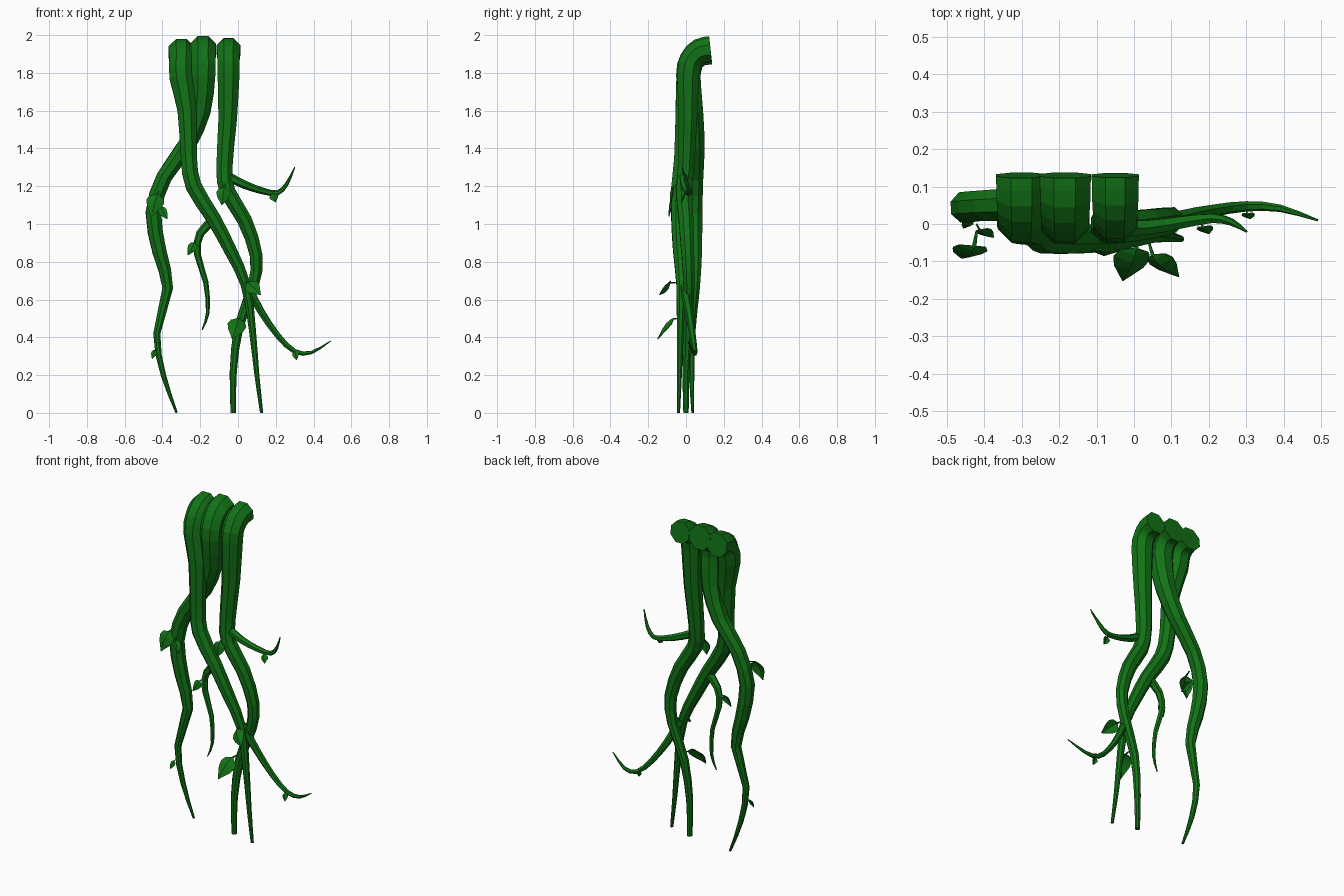
import bpy
import bmesh
import math
from mathutils import Vector

cube = bpy.data.objects.get("Cube")
if cube:
    bpy.data.objects.remove(cube, do_unlink=True)

GREEN = (0.006, 0.17, 0.008, 1)
green = bpy.data.materials.new("vine green")
green.use_nodes = True
green.diffuse_color = GREEN
shader = next(n for n in green.node_tree.nodes if n.type == 'BSDF_PRINCIPLED')
shader.inputs["Base Color"].default_value = GREEN
shader.inputs["Roughness"].default_value = 0.8


def finish(bm, name):
    """Turn a bmesh into a flat shaded green object."""
    mesh = bpy.data.meshes.new(name)
    bm.to_mesh(mesh)
    bm.free()
    mesh.materials.append(green)
    obj = bpy.data.objects.new(name, mesh)
    bpy.context.collection.objects.link(obj)
    return obj


def resample(points, steps):
    """Catmull-Rom interpolation of (x, y, z, radius) points."""
    pts = [Vector(p) for p in points]
    pts = [pts[0] * 2 - pts[1]] + pts + [pts[-1] * 2 - pts[-2]]
    result = []
    for a, b, c, d in zip(pts, pts[1:], pts[2:], pts[3:]):
        for i in range(steps):
            t = i / steps
            result.append(b + (c - a) * (t / 2)
                          + (a * 2 - b * 5 + c * 4 - d) * (t * t / 2)
                          + (b * 3 - a - c * 3 + d) * (t ** 3 / 2))
    result.append(pts[-2])
    return result


def vine(name, points, sides=8, steps=2):
    """Sweep a tapering polygon along a path."""
    path = resample(points, steps)
    centres = [p.to_3d() for p in path]
    bm = bmesh.new()
    rings = []
    normal, last = None, None
    for i, centre in enumerate(centres):
        ahead = centres[min(i + 1, len(centres) - 1)]
        tangent = (ahead - centres[max(i - 1, 0)]).normalized()
        if normal is None:
            start = Vector((1, 0, 0)) if abs(tangent.x) < 0.7 else Vector((0, 1, 0))
            normal = (start - tangent * start.dot(tangent)).normalized()
        else:
            normal = last.rotation_difference(tangent) @ normal
        last = tangent
        side = tangent.cross(normal)
        ring = []
        for k in range(sides):
            angle = math.tau * (k + 0.5) / sides
            co = centre + (normal * math.cos(angle) + side * math.sin(angle)) * path[i].w
            co.z = max(co.z, 0)
            ring.append(bm.verts.new(co))
        rings.append(ring)
    for low, high in zip(rings, rings[1:]):
        for k in range(sides):
            n = (k + 1) % sides
            bm.faces.new((low[k], low[n], high[n], high[k]))
    bm.faces.new(rings[0][::-1])
    bm.faces.new(rings[-1])
    bmesh.ops.recalc_face_normals(bm, faces=bm.faces)
    return finish(bm, name)


def hook(x, top, r):
    """Bent-over top end shared by the three main vines."""
    return [(x, 0.13, top - r, r * 1.08), (x, 0.075, top - r * 1.15, r * 1.06),
            (x, 0.03, top - r * 1.8, r), (x, 0.012, top - r * 3, r)]


def leaf(name, base, tip, width, lift):
    """Pointed, arched leaf folded along its midrib."""
    base, tip = Vector(base), Vector(tip)
    along = (tip - base).normalized()
    out = Vector((0, -1, 0.35))
    out = (out - along * out.dot(along)).normalized()
    across = along.cross(out)
    bm = bmesh.new()
    rows = []
    for t, w in ((0, 0.06), (0.2, 0.12), (0.3, 0.8), (0.45, 1), (0.65, 0.8), (0.85, 0.35), (1, 0.02)):
        mid = base.lerp(tip, t) + out * (lift * math.sin(math.pi * t ** 0.7))
        edge = across * (w * width / 2)
        fold = out * (w * width * 0.18)
        rows.append([bm.verts.new(c) for c in (mid - edge - fold, mid, mid + edge - fold)])
    for a, b in zip(rows, rows[1:]):
        for k in (0, 1):
            bm.faces.new((a[k], a[k + 1], b[k + 1], b[k]))
    obj = finish(bm, name)
    thick = obj.modifiers.new("thickness", 'SOLIDIFY')
    thick.thickness = 0.004
    thick.offset = 0
    return obj


# Three main hanging vines
vine("crossing_vine", hook(-0.3, 1.98, 0.068) + [
    (-0.27, -0.005, 1.6, 0.054), (-0.26, -0.02, 1.35, 0.046), (-0.235, -0.035, 1.2, 0.046),
    (-0.13, -0.04, 1.03, 0.041), (-0.04, -0.035, 0.86, 0.036), (0.04, -0.025, 0.68, 0.028),
    (0.075, -0.03, 0.45, 0.02), (0.1, -0.035, 0.2, 0.014), (0.125, -0.04, 0, 0.009)])
vine("outer_vine", hook(-0.185, 1.995, 0.07) + [
    (-0.2, 0.035, 1.6, 0.06), (-0.27, 0.052, 1.42, 0.05), (-0.39, 0.05, 1.25, 0.044),
    (-0.448, 0.045, 1.06, 0.044), (-0.415, 0.047, 0.85, 0.04), (-0.372, 0.045, 0.66, 0.03),
    (-0.43, 0.03, 0.42, 0.02), (-0.395, 0.03, 0.2, 0.015), (-0.325, 0.035, 0, 0.007)])
vine("inner_vine", hook(-0.05, 1.985, 0.063) + [
    (-0.055, 0.01, 1.55, 0.053), (-0.072, 0, 1.3, 0.046), (-0.055, -0.01, 1.17, 0.045),
    (0.035, 0, 1.02, 0.042), (0.097, 0.01, 0.83, 0.036), (0.08, 0.015, 0.67, 0.031),
    (0.005, 0.01, 0.46, 0.026), (-0.025, 0, 0.22, 0.02), (-0.025, 0, 0, 0.015)])

# Thin side shoots
vine("upper_shoot", [
    (-0.07, -0.01, 1.26, 0.026), (0.03, -0.01, 1.21, 0.022), (0.13, 0.005, 1.175, 0.018),
    (0.21, 0.015, 1.165, 0.014), (0.26, 0.005, 1.215, 0.01), (0.3, -0.02, 1.3, 0.003)], sides=6)
vine("middle_shoot", [
    (-0.12, -0.03, 1.03, 0.026), (-0.2, -0.02, 0.95, 0.022), (-0.215, -0.015, 0.84, 0.018),
    (-0.17, -0.015, 0.69, 0.014), (-0.16, -0.02, 0.53, 0.01), (-0.19, -0.025, 0.44, 0.003)], sides=6)
vine("lower_shoot", [
    (0.04, -0.015, 0.69, 0.026), (0.12, 0.015, 0.54, 0.021), (0.21, 0.035, 0.41, 0.017),
    (0.3, 0.047, 0.325, 0.014), (0.39, 0.042, 0.32, 0.01), (0.49, 0.01, 0.38, 0.003)], sides=6)

# Large leaves
leaf("outer_vine_leaf", (-0.42, -0.02, 1.17), (-0.46, -0.09, 1.04), 0.095, 0.035)
leaf("inner_vine_leaf", (-0.07, -0.05, 1.21), (-0.085, -0.08, 1.1), 0.075, 0.02)
leaf("crossing_leaf", (0.04, -0.05, 0.69), (0.12, -0.14, 0.625), 0.08, 0.025)
leaf("low_leaf", (0.01, -0.02, 0.5), (-0.03, -0.15, 0.39), 0.1, 0.035)

# Small leaves
leaf("outer_vine_small_leaf", (-0.42, 0, 1.1), (-0.375, -0.035, 1.025), 0.045, 0.012)
leaf("middle_shoot_leaf", (-0.22, -0.025, 0.91), (-0.265, -0.06, 0.835), 0.05, 0.015)
leaf("outer_vine_low_leaf", (-0.435, 0.02, 0.34), (-0.455, -0.01, 0.285), 0.03, 0.01)
leaf("upper_shoot_leaf", (0.18, 0.005, 1.165), (0.2, -0.025, 1.115), 0.045, 0.01)
leaf("lower_shoot_leaf", (0.3, 0.04, 0.33), (0.31, 0.015, 0.28), 0.035, 0.01)
